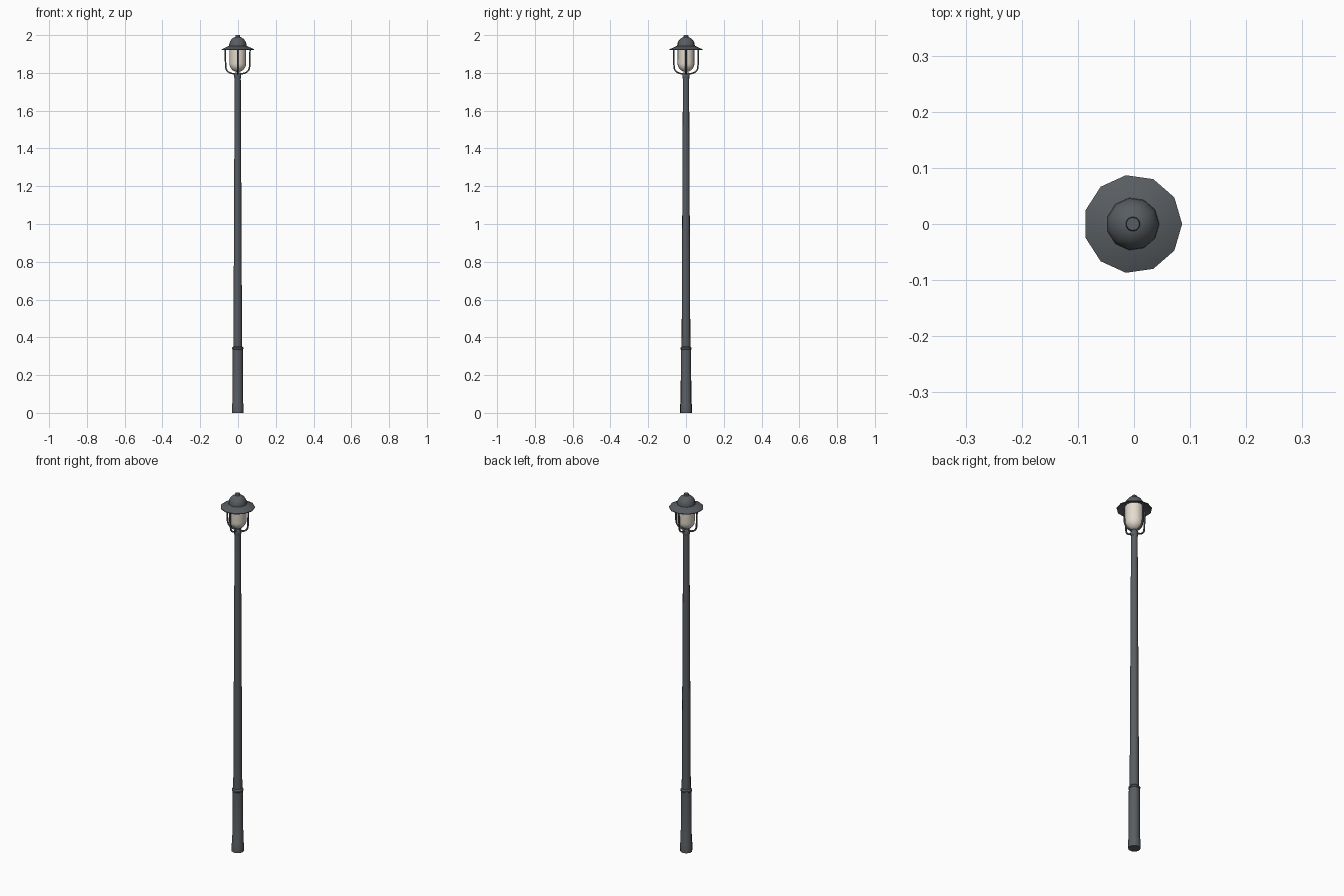
import bpy, bmesh, math
from mathutils import Vector

if "Cube" in bpy.data.objects:
    bpy.data.objects.remove(bpy.data.objects["Cube"])

CX = -0.002  # axis of the lamp


def material(name, rgb):
    m = bpy.data.materials.new(name)
    m.diffuse_color = (*rgb, 1)
    m.use_nodes = True
    m.node_tree.nodes["Principled BSDF"].inputs["Base Color"].default_value = m.diffuse_color
    return m


metal = material("dark grey metal", (0.1, 0.11, 0.12))
glass = material("warm white glass", (0.78, 0.71, 0.62))


def finish(bm, name, mat, angle):
    bmesh.ops.remove_doubles(bm, verts=bm.verts, dist=1e-6)
    bmesh.ops.recalc_face_normals(bm, faces=bm.faces)
    me = bpy.data.meshes.new(name)
    bm.to_mesh(me)
    bm.free()
    ob = bpy.data.objects.new(name, me)
    bpy.context.collection.objects.link(ob)
    me.materials.append(mat)
    bpy.ops.object.select_all(action='DESELECT')
    ob.select_set(True)
    bpy.context.view_layer.objects.active = ob
    bpy.ops.object.shade_smooth_by_angle(angle=math.radians(angle))
    return ob


def lathe(name, profile, mat, n=11, angle=35):
    """Revolve a list of (radius, z) points, with capped ends."""
    bm = bmesh.new()
    rings = [[bm.verts.new((CX + r * math.cos(math.tau * i / n),
                            r * math.sin(math.tau * i / n), z))
              for i in range(n)] for r, z in profile]
    for a, b in zip(rings, rings[1:]):
        for i in range(n):
            j = (i + 1) % n
            bm.faces.new((a[i], a[j], b[j], b[i]))
    bm.faces.new(rings[0][::-1])
    bm.faces.new(rings[-1])
    return finish(bm, name, mat, angle)


def arc(r, z0, h, a0, a1, steps):
    """Elliptical arc of (radius, z) points between two angles in degrees."""
    out = []
    for i in range(steps + 1):
        a = math.radians(a0 + (a1 - a0) * i / steps)
        out.append((r * math.cos(a), z0 + h * math.sin(a)))
    return out


# tapered pole with thicker base sleeve
lathe("base_sleeve", [(0.031, 0), (0.031, 0.045), (0.0285, 0.055), (0.0275, 0.335),
                      (0.030, 0.338), (0.030, 0.345), (0.023, 0.352)], metal)
lathe("pole", [(0.0235, 0.34), (0.0165, 1.775)], metal)
lathe("pole_collar", [(0.0175, 1.77), (0.019, 1.778), (0.019, 1.795), (0.014, 1.803)], metal)

# glass bowl
lathe("glass_bowl", arc(0.045, 1.85, 0.045, -80, 0, 6) + [(0.045, 1.94)], glass)

# brim, dome and finial
lathe("brim", [(0.045, 1.938), (0.0878, 1.921), (0.0878, 1.925), (0.046, 1.944)], metal)
lathe("dome", [(0.047, 1.938)] + arc(0.047, 1.945, 0.047, 0, 80, 6), metal)
lathe("finial", [(0.013, 1.985), (0.013, 1.996), (0.0115, 2.0)], metal)

# four curved cage bars
path = [(0.066, 1.932), (0.064, 1.85)] + \
       [(0.022 + r, z) for r, z in arc(0.041, 1.832, 0.036, 0, -90, 6)] + [(0.012, 1.796)]
for k in range(4):
    bm = bmesh.new()
    a = math.tau * k / 4
    out = Vector((math.cos(a), math.sin(a), 0))
    side = Vector((-math.sin(a), math.cos(a), 0))
    pts = [Vector((CX, 0, z)) + out * r for r, z in path]
    rings = []
    for i, p in enumerate(pts):
        t = (pts[min(i + 1, len(pts) - 1)] - pts[max(i - 1, 0)]).normalized()
        u = side.cross(t)
        rings.append([bm.verts.new(p + 0.0045 * (side * math.cos(math.tau * j / 6)
                                                 + u * math.sin(math.tau * j / 6)))
                      for j in range(6)])
    for r0, r1 in zip(rings, rings[1:]):
        for j in range(6):
            m = (j + 1) % 6
            bm.faces.new((r0[j], r0[m], r1[m], r1[j]))
    bm.faces.new(rings[0])
    bm.faces.new(rings[-1])
    finish(bm, f"cage_bar_{k + 1}", metal, 65)
